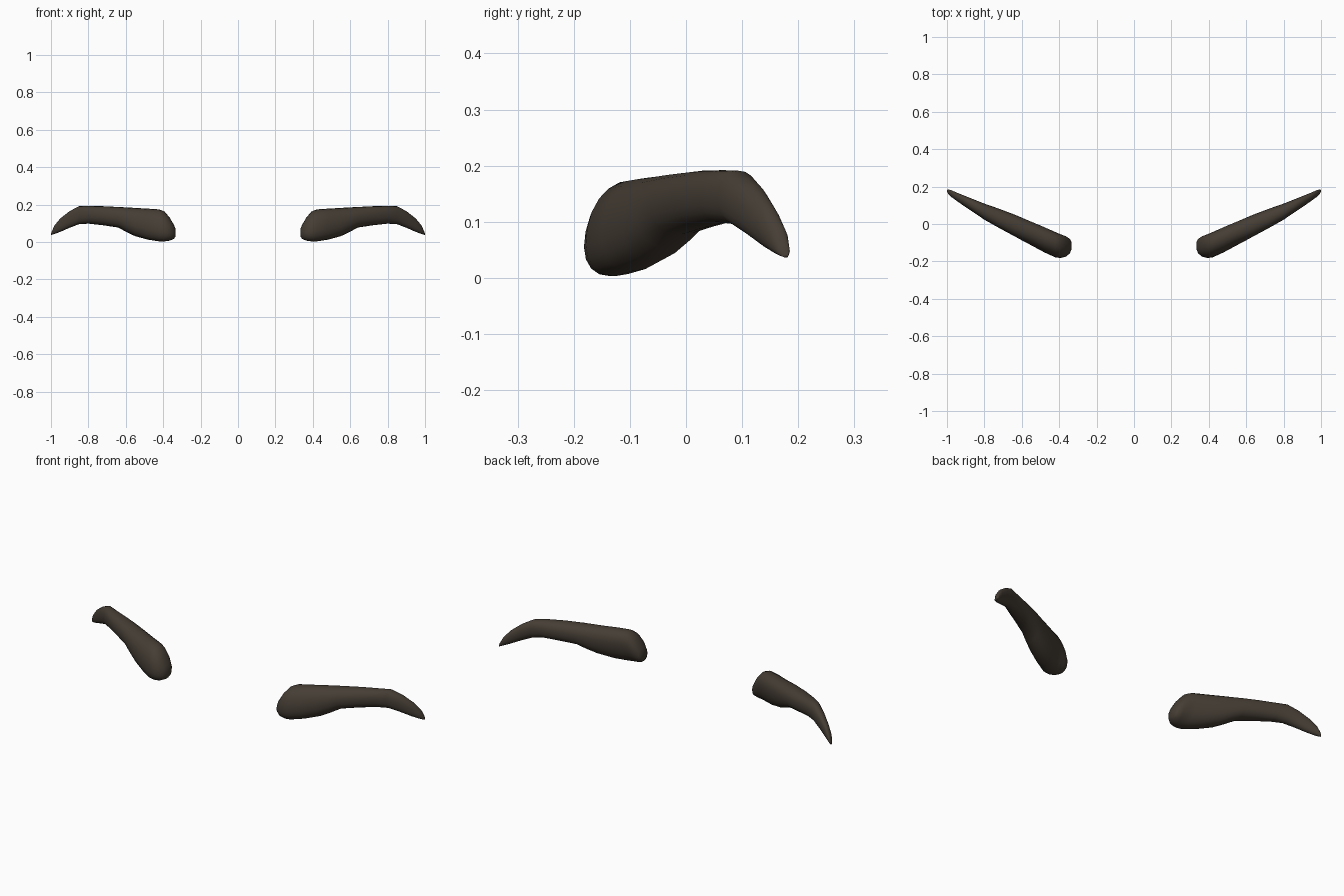
import bpy, bmesh, math

SIDES = 20
# Cross-sections along the brow: x, y front, y back, z bottom, z top, forward lean of the underside
SECTIONS = [
    (0.334, -0.135, -0.095, 0.030, 0.070, 0.0),
    (0.343, -0.157, -0.080, 0.016, 0.092, 0.005),
    (0.365, -0.173, -0.067, 0.007, 0.130, 0.012),
    (0.392, -0.179, -0.058, 0.003, 0.162, 0.016),
    (0.420, -0.176, -0.046, 0.003, 0.174, 0.016),
    (0.480, -0.150, -0.018, 0.012, 0.178, 0.012),
    (0.550, -0.113, 0.012, 0.031, 0.182, 0.010),
    (0.600, -0.087, 0.034, 0.055, 0.185, 0.006),
    (0.640, -0.065, 0.051, 0.077, 0.187, 0.003),
    (0.720, -0.022, 0.081, 0.089, 0.191, 0.0),
    (0.800, 0.023, 0.109, 0.098, 0.192, 0.0),
    (0.850, 0.057, 0.129, 0.095, 0.191, 0.0),
    (0.900, 0.090, 0.149, 0.076, 0.165, 0.0),
    (0.950, 0.125, 0.169, 0.054, 0.126, 0.0),
    (0.980, 0.147, 0.182, 0.043, 0.090, 0.0),
    (0.995, 0.163, 0.185, 0.038, 0.058, 0.0),
    (1.000, 0.174, 0.182, 0.036, 0.042, 0.0),
]

hair = bpy.data.materials.new("dark_brown_hair")
hair.diffuse_color = (0.06, 0.047, 0.035, 1)


def soft(v):
    # Slightly boxy ellipse
    return math.copysign(abs(v) ** 0.9, v)


def eyebrow(name, side):
    bm = bmesh.new()
    rings = []
    for x, y0, y1, z0, z1, lean in SECTIONS:
        ring = []
        for i in range(SIDES):
            a = 2 * math.pi * i / SIDES
            c, s = soft(math.cos(a)), soft(math.sin(a))
            y = (y0 + y1) / 2 + c * (y1 - y0) / 2 + s * lean
            z = (z0 + z1) / 2 + s * (z1 - z0) / 2
            ring.append(bm.verts.new((side * x, y, z)))
        rings.append(ring)
    # Skin between rings, then close both ends
    for r, q in zip(rings, rings[1:]):
        for i in range(SIDES):
            j = (i + 1) % SIDES
            bm.faces.new((r[i], r[j], q[j], q[i]))
    bm.faces.new(rings[0])
    bm.faces.new(rings[-1])
    bmesh.ops.recalc_face_normals(bm, faces=bm.faces)
    for f in bm.faces:
        f.smooth = True
    mesh = bpy.data.meshes.new(name)
    bm.to_mesh(mesh)
    bm.free()
    mesh.materials.append(hair)
    bpy.context.collection.objects.link(bpy.data.objects.new(name, mesh))


eyebrow("eyebrow_right", 1)
eyebrow("eyebrow_left", -1)
